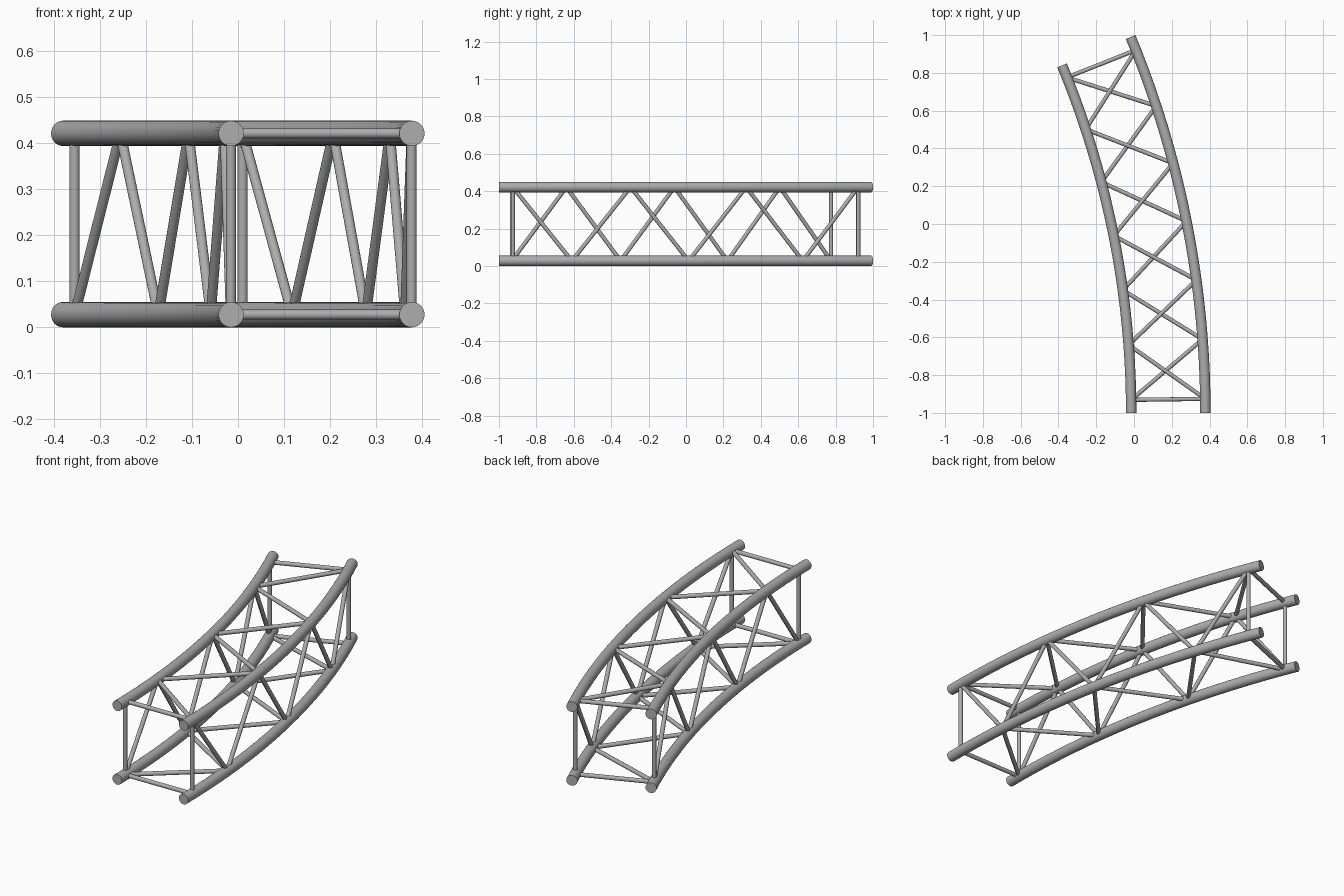
import bpy, bmesh
from math import radians, sin, cos
from mathutils import Vector, Matrix

cube = bpy.data.objects.get("Cube")
if cube:
    bpy.data.objects.remove(cube, do_unlink=True)

# Truss layout: four concentric arc tubes joined by zigzag braces
CENTRE = Vector((-4.822, -1.0, 0.0))
RADII = {"inner": 4.807, "outer": 5.2}
LEVELS = {"bottom": 0.0275, "top": 0.4215}
SWEEP = radians(22.5)
END_INSET = radians(0.82)
BAYS = 6
TUBE_R, BRACE_R = 0.0275, 0.011

steel = bpy.data.materials.new("steel_grey")
steel.use_nodes = True
colour = (0.42, 0.42, 0.42, 1.0)
steel.diffuse_color = colour
steel.node_tree.nodes["Principled BSDF"].inputs["Base Color"].default_value = colour


def point(side, level, angle):
    r = RADII[side]
    return CENTRE + Vector((r * cos(angle), r * sin(angle), LEVELS[level]))


def node(side, level, i):
    return point(side, level, END_INSET + (SWEEP - 2 * END_INSET) * i / BAYS)


def finish(name, bm):
    bmesh.ops.recalc_face_normals(bm, faces=bm.faces)
    mesh = bpy.data.meshes.new(name)
    bm.to_mesh(mesh)
    bm.free()
    mesh.materials.append(steel)
    obj = bpy.data.objects.new(name, mesh)
    bpy.context.collection.objects.link(obj)
    bpy.ops.object.select_all(action="DESELECT")
    obj.select_set(True)
    bpy.context.view_layer.objects.active = obj
    bpy.ops.object.shade_smooth_by_angle(angle=radians(35))


def chord(side, level):
    """Circle swept round the bend, closed at both ends."""
    bm = bmesh.new()
    place = Matrix.Translation(point(side, level, 0)) @ Matrix.Rotation(radians(90), 4, "X")
    ring = bmesh.ops.create_circle(bm, segments=24, radius=TUBE_R, matrix=place)["verts"]
    edges = list({e for v in ring for e in v.link_edges})
    bmesh.ops.spin(bm, geom=ring + edges, cent=CENTRE, axis=(0, 0, 1),
                   angle=SWEEP, steps=20, use_duplicate=False)
    bmesh.ops.holes_fill(bm, edges=[e for e in bm.edges if e.is_boundary], sides=0)
    finish(f"{level}_{side}_chord", bm)


def bars(name, pairs):
    """Straight round bars between pairs of points."""
    bm = bmesh.new()
    for a, b in pairs:
        d = b - a
        turn = d.to_track_quat("Z", "Y").to_matrix().to_4x4()
        bmesh.ops.create_cone(bm, cap_ends=True, segments=16, radius1=BRACE_R,
                              radius2=BRACE_R, depth=d.length,
                              matrix=Matrix.Translation((a + b) / 2) @ turn)
    finish(name, bm)


def zigzag(name, even, odd):
    """Brace running between two chords, swapping chord at every node."""
    path = [node(*(odd if i % 2 else even), i) for i in range(BAYS + 1)]
    bars(name, zip(path, path[1:]))


# Main tubes
for side in RADII:
    for level in LEVELS:
        chord(side, level)

# Diagonal bracing on the four faces
zigzag("top_bracing", ("outer", "top"), ("inner", "top"))
zigzag("bottom_bracing", ("inner", "bottom"), ("outer", "bottom"))
zigzag("outer_bracing", ("outer", "top"), ("outer", "bottom"))
zigzag("inner_bracing", ("inner", "bottom"), ("inner", "top"))

# Square frame at each end
for name, i in (("front_frame", 0), ("back_frame", BAYS)):
    corners = [node(s, l, i) for s, l in (("inner", "bottom"), ("outer", "bottom"),
                                          ("outer", "top"), ("inner", "top"))]
    bars(name, zip(corners, corners[1:] + corners[:1]))
